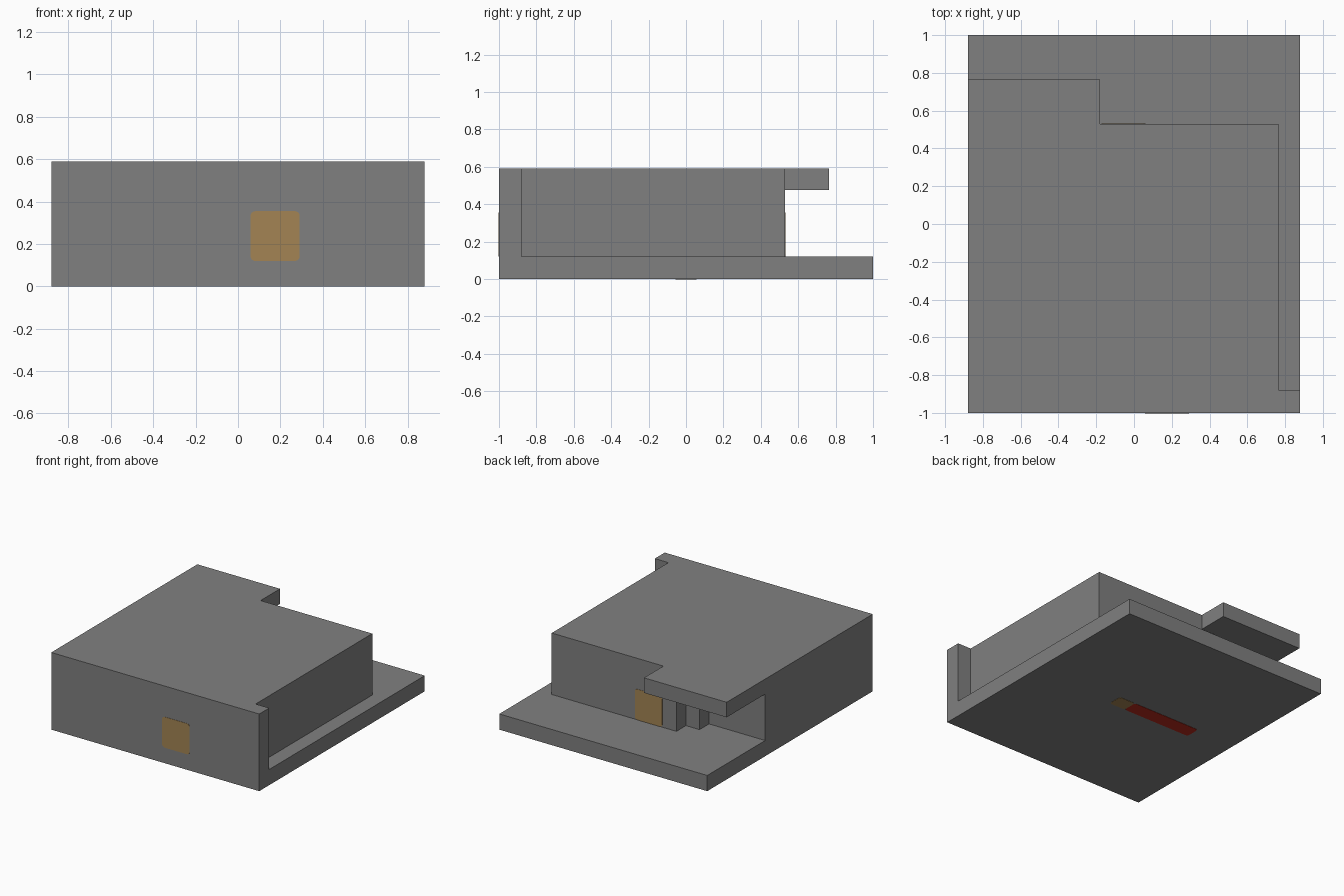
import bpy
import bmesh
from mathutils import Matrix, Vector

if "Cube" in bpy.data.objects:
    bpy.data.objects.remove(bpy.data.objects["Cube"])


def make_material(name, color):
    mat = bpy.data.materials.new(name)
    mat.use_nodes = True
    mat.diffuse_color = (*color, 1)
    mat.node_tree.nodes["Principled BSDF"].inputs["Base Color"].default_value = (*color, 1)
    return mat


grey = make_material("stone grey", (0.216, 0.216, 0.216))
amber = make_material("amber", (0.366, 0.231, 0.087))
red = make_material("dark red", (0.485, 0.024, 0.012))


def prism(name, outline, low, high, mat):
    """Extrude a plan outline between two heights."""
    bm = bmesh.new()
    face = bm.faces.new([bm.verts.new((x, y, low)) for x, y in outline])
    top = bmesh.ops.extrude_face_region(bm, geom=[face])["geom"]
    verts = [v for v in top if isinstance(v, bmesh.types.BMVert)]
    bmesh.ops.translate(bm, verts=verts, vec=(0, 0, high - low))
    bmesh.ops.recalc_face_normals(bm, faces=bm.faces)
    mesh = bpy.data.meshes.new(name)
    bm.to_mesh(mesh)
    bm.free()
    mesh.materials.append(mat)
    obj = bpy.data.objects.new(name, mesh)
    bpy.context.collection.objects.link(obj)
    return obj


def plate(name, center, size, axis, radius, mat):
    """Thin box with corners rounded around one axis."""
    bm = bmesh.new()
    bmesh.ops.create_cube(bm, size=1, matrix=Matrix.Diagonal((*size, 1)))
    if radius:
        corners = [e for e in bm.edges
                   if abs((e.verts[0].co - e.verts[1].co).normalized()[axis]) > 0.9]
        bmesh.ops.bevel(bm, geom=corners, offset=radius, segments=4,
                        profile=0.5, affect='EDGES')
    bmesh.ops.translate(bm, verts=bm.verts, vec=Vector(center))
    mesh = bpy.data.meshes.new(name)
    bm.to_mesh(mesh)
    bm.free()
    mesh.materials.append(mat)
    obj = bpy.data.objects.new(name, mesh)
    bpy.context.collection.objects.link(obj)
    return obj


W, D, TOP, FLOOR, SOFFIT = 0.88, 1.0, 0.59, 0.12, 0.475
FAR = 1.2

# Solid block that becomes the building
building = prism("building", [(-W, -D), (W, -D), (W, D), (-W, D)], 0, TOP, grey)

# Yard around the walls, leaving the front fin, the canopy and the ground slab
yard = prism("yard_cutter", [(-FAR, 0.765), (-0.18, 0.765), (-0.18, 0.53), (0.765, 0.53),
                             (0.765, -0.88), (FAR, -0.88), (FAR, FAR), (-FAR, FAR)],
             FLOOR, 1, grey)

# Stepped porch beneath the canopy
porch = prism("porch_cutter", [(-0.18, FAR), (-0.18, 0.53), (-0.29, 0.53), (-0.29, 0.415),
                               (-0.405, 0.415), (-0.405, 0.3), (-FAR, 0.3), (-FAR, FAR)],
              FLOOR, SOFFIT, grey)

for cutter in (yard, porch):
    cutter.hide_render = True
    mod = building.modifiers.new(cutter.name, 'BOOLEAN')
    mod.operation = 'DIFFERENCE'
    mod.solver = 'EXACT'
    mod.object = cutter

# Keep the carved mesh and drop the cutters
bpy.context.view_layer.update()
carved = building.evaluated_get(bpy.context.evaluated_depsgraph_get())
mesh = bpy.data.meshes.new_from_object(carved)
building.modifiers.clear()
building.data = mesh
for cutter in (yard, porch):
    bpy.data.objects.remove(cutter)

# Rounded panels on the front and back walls
plate("front_panel", (0.175, -D, 0.237), (0.232, 0.004, 0.235), 1, 0.022, amber)
plate("back_panel", (-0.055, 0.53, 0.237), (0.232, 0.004, 0.235), 1, 0.022, amber)

# Marker strip on the underside with an amber tip
plate("underside_strip", (-0.25, 0, 0), (0.58, 0.112, 0.004), 2, 0.02, red)
plate("underside_tip", (0.108, 0, 0), (0.136, 0.112, 0.004), 2, 0.02, amber)
